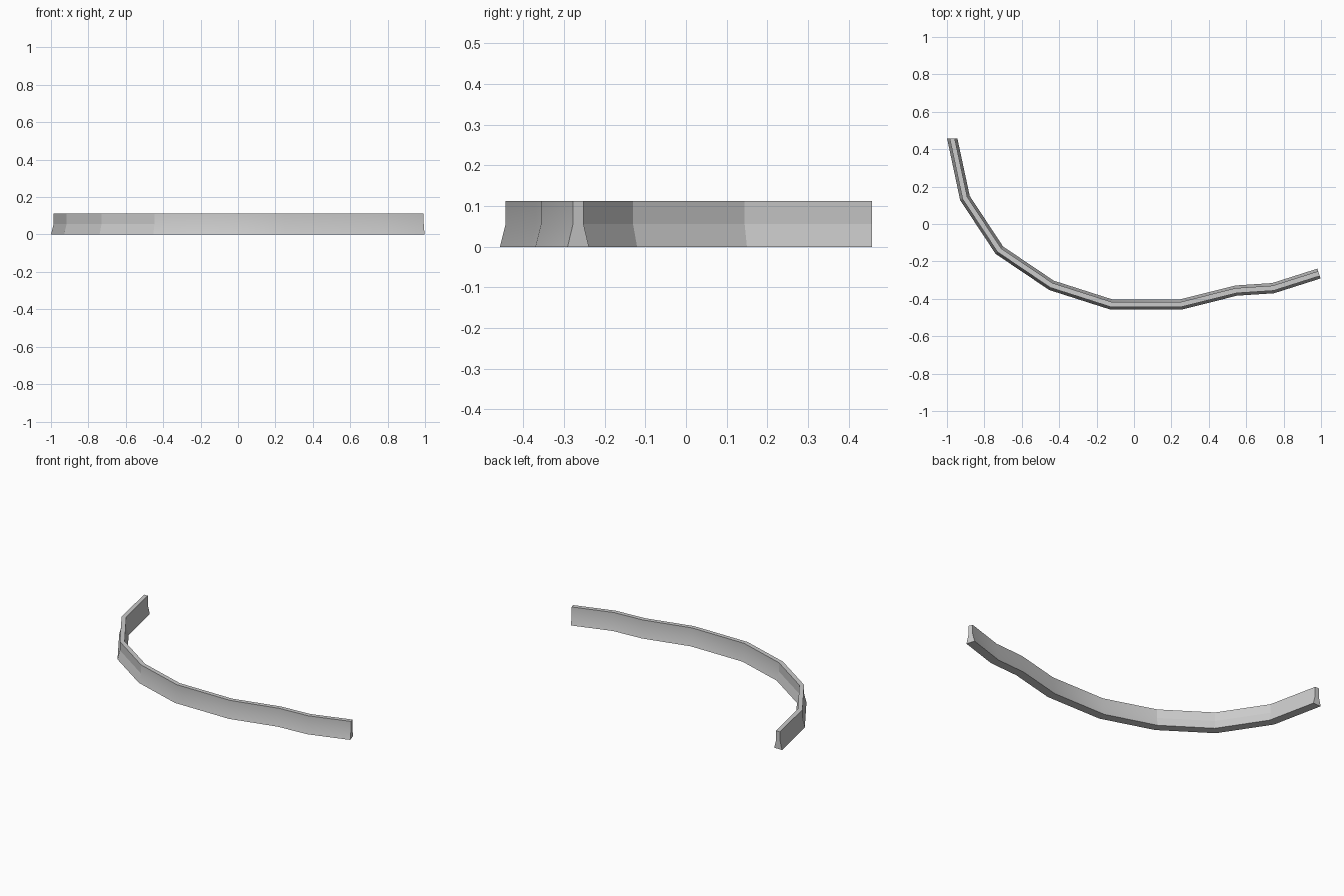
import bpy
import bmesh
import math
from mathutils import Vector

cube = bpy.data.objects.get("Cube")
if cube:
    bpy.data.objects.remove(cube, do_unlink=True)

# Centre line of the wall, from the back right end to the front left end
PATH = [Vector(p) for p in (
    (-0.972, 0.458), (-0.904, 0.139), (-0.72, -0.14), (-0.441, -0.328), (-0.122, -0.43),
    (0.252, -0.43), (0.546, -0.356), (0.744, -0.343), (0.989, -0.265))]

# Cross-section: flared foot, upright upper half (sideways offset, height)
HALF = [(0.0275, 0.0), (0.0135, 0.056), (0.0135, 0.112)]
PROFILE = HALF + [(-x, z) for x, z in reversed(HALF)]
FACETED_SEGMENTS = 3


def side_vector(i):
    """Mitred sideways direction at a path point."""
    if i == 0:
        return Vector((1.0, 0.0))  # this end is cut square to the y axis
    d_in = (PATH[i] - PATH[i - 1]).normalized()
    d_out = (PATH[i + 1] - PATH[i]).normalized() if i + 1 < len(PATH) else d_in
    mid = (d_in + d_out).normalized()
    return Vector((-mid.y, mid.x)) / mid.dot(d_in)


# Concrete colour
concrete = bpy.data.materials.new("concrete_grey")
concrete.use_nodes = True
grey = (0.6, 0.6, 0.6, 1.0)
concrete.diffuse_color = grey
concrete.node_tree.nodes["Principled BSDF"].inputs["Base Color"].default_value = grey

# Sweep the cross-section along the path
bm = bmesh.new()
rings = []
for i, point in enumerate(PATH):
    side = side_vector(i)
    rings.append([bm.verts.new((*(point + side * x), z)) for x, z in PROFILE])

count = len(PROFILE)
for i in range(len(rings) - 1):
    a, b = rings[i], rings[i + 1]
    for k in range(count):
        n = (k + 1) % count
        face = bm.faces.new((a[k], a[n], b[n], b[k]))
        face.smooth = i >= FACETED_SEGMENTS

# End caps, split at the waist of the section
for ring in (rings[0], rings[-1]):
    bm.faces.new((ring[0], ring[1], ring[4], ring[5]))
    bm.faces.new((ring[1], ring[2], ring[3], ring[4]))

bmesh.ops.recalc_face_normals(bm, faces=bm.faces)
for edge in bm.edges:
    edge.smooth = (edge.calc_face_angle(math.pi) < math.radians(30)
                   and all(f.smooth for f in edge.link_faces))

mesh = bpy.data.meshes.new("barrier_wall")
bm.to_mesh(mesh)
bm.free()
mesh.materials.append(concrete)
wall = bpy.data.objects.new("barrier_wall", mesh)
bpy.context.collection.objects.link(wall)
